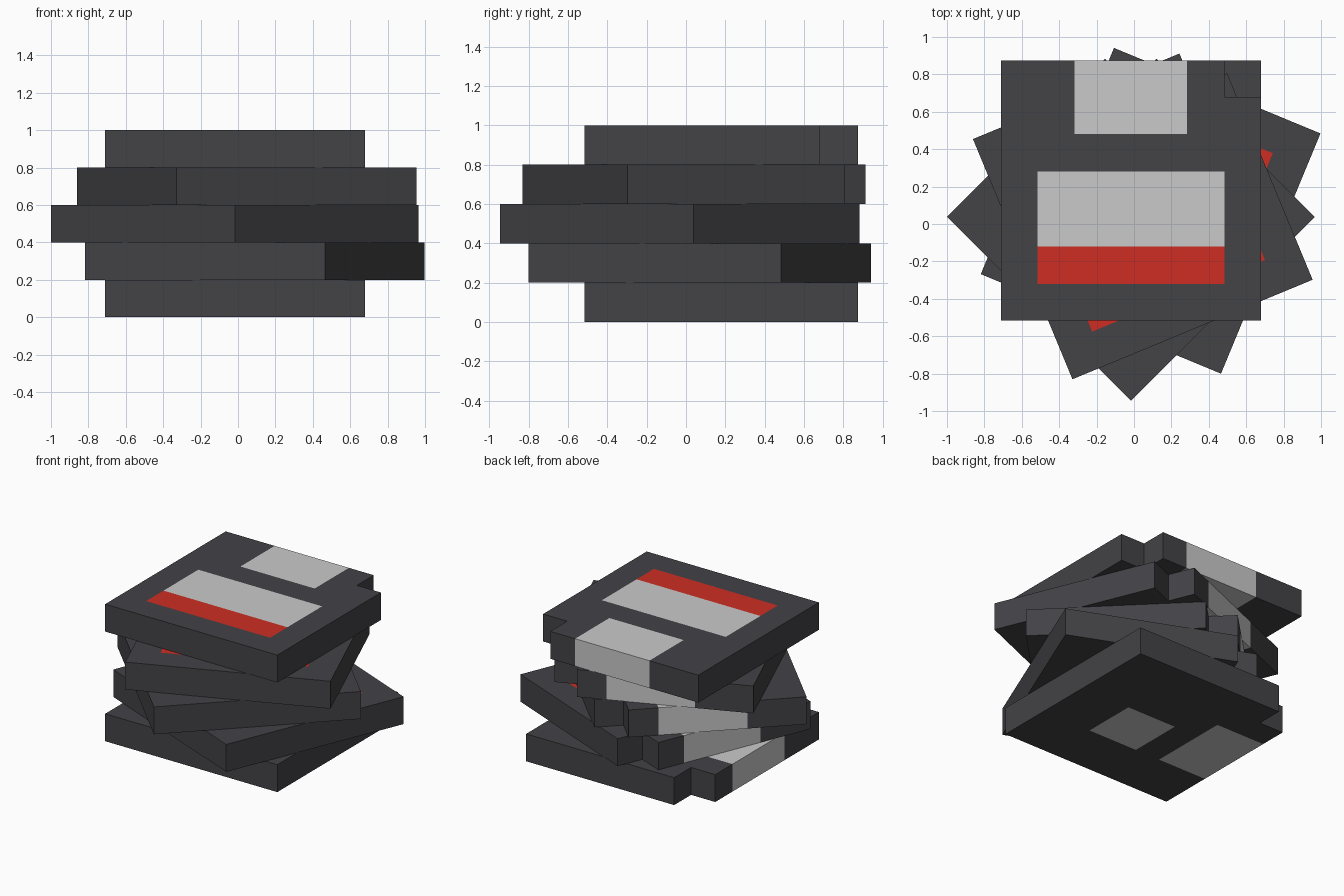
import bpy, bmesh, math
from mathutils import Matrix

cube = bpy.data.objects.get("Cube")
if cube:
    bpy.data.objects.remove(cube, do_unlink=True)

HALF, THICK = 0.695, 0.2
LINES = [-HALF, -0.5, -0.3, 0.1, 0.3, 0.5, HALF]   # cut lines shared by both axes


def material(name, rgb):
    m = bpy.data.materials.new(name)
    m.use_nodes = True
    m.diffuse_color = (*rgb, 1)
    m.node_tree.nodes["Principled BSDF"].inputs["Base Color"].default_value = (*rgb, 1)
    return m


MATS = [material("charcoal_plastic", (0.056, 0.054, 0.061)),
        material("light_grey", (0.59, 0.59, 0.60)),
        material("label_red", (0.61, 0.027, 0.017))]
DARK, GREY, RED = range(3)


def face_colour(face):
    """Pick the colour of a face from its position and direction."""
    c, n = face.calc_center_median(), face.normal
    if abs(c.x) < 0.3 and c.y > 0.3:                        # shutter wraps the edge
        return GREY
    if n.z > 0.5 and abs(c.x) < 0.5 and -0.5 < c.y < 0.1:   # label with red band
        return RED if c.y < -0.3 else GREY
    if n.z < -0.5 and -0.3 < c.x < 0.1 and -0.3 < c.y < 0.1:  # hub underneath
        return GREY
    return DARK


def disk_mesh():
    """Square slab with one notched corner, cut along the painted areas."""
    bm = bmesh.new()
    verts = [[bm.verts.new((x, y, 0)) for y in LINES] for x in LINES]
    last = len(LINES) - 2
    for i in range(last + 1):
        for j in range(last + 1):
            if (i, j) != (last, last):                      # leave out the notch
                bm.faces.new((verts[i][j], verts[i + 1][j],
                              verts[i + 1][j + 1], verts[i][j + 1]))
    loose = [v for v in bm.verts if not v.link_faces]
    bmesh.ops.delete(bm, geom=loose, context='VERTS')
    ext = bmesh.ops.extrude_face_region(bm, geom=bm.faces[:], use_keep_orig=True)
    top = [g for g in ext["geom"] if isinstance(g, bmesh.types.BMVert)]
    bmesh.ops.translate(bm, verts=top, vec=(0, 0, THICK))
    bmesh.ops.recalc_face_normals(bm, faces=bm.faces[:])
    bm.normal_update()
    for f in bm.faces:
        f.material_index = face_colour(f)
    mesh = bpy.data.meshes.new("floppy_disk")
    bm.to_mesh(mesh)
    bm.free()
    for m in MATS:
        mesh.materials.append(m)
    return mesh


# Stack of disks: name, centre x, centre y, turn in degrees
STACK = [("bottom_disk", -0.017, 0.18, 90),
         ("second_disk", 0.089, 0.108, 67.5),
         ("middle_disk", -0.017, 0.038, 45),
         ("fourth_disk", 0.047, 0.078, 22.5),
         ("top_disk", -0.017, 0.18, 0)]

disk = disk_mesh()
for level, (name, x, y, turn) in enumerate(STACK):
    ob = bpy.data.objects.new(name, disk)
    ob.location = (x, y, level * THICK)
    ob.rotation_euler.z = math.radians(turn)
    bpy.context.collection.objects.link(ob)
